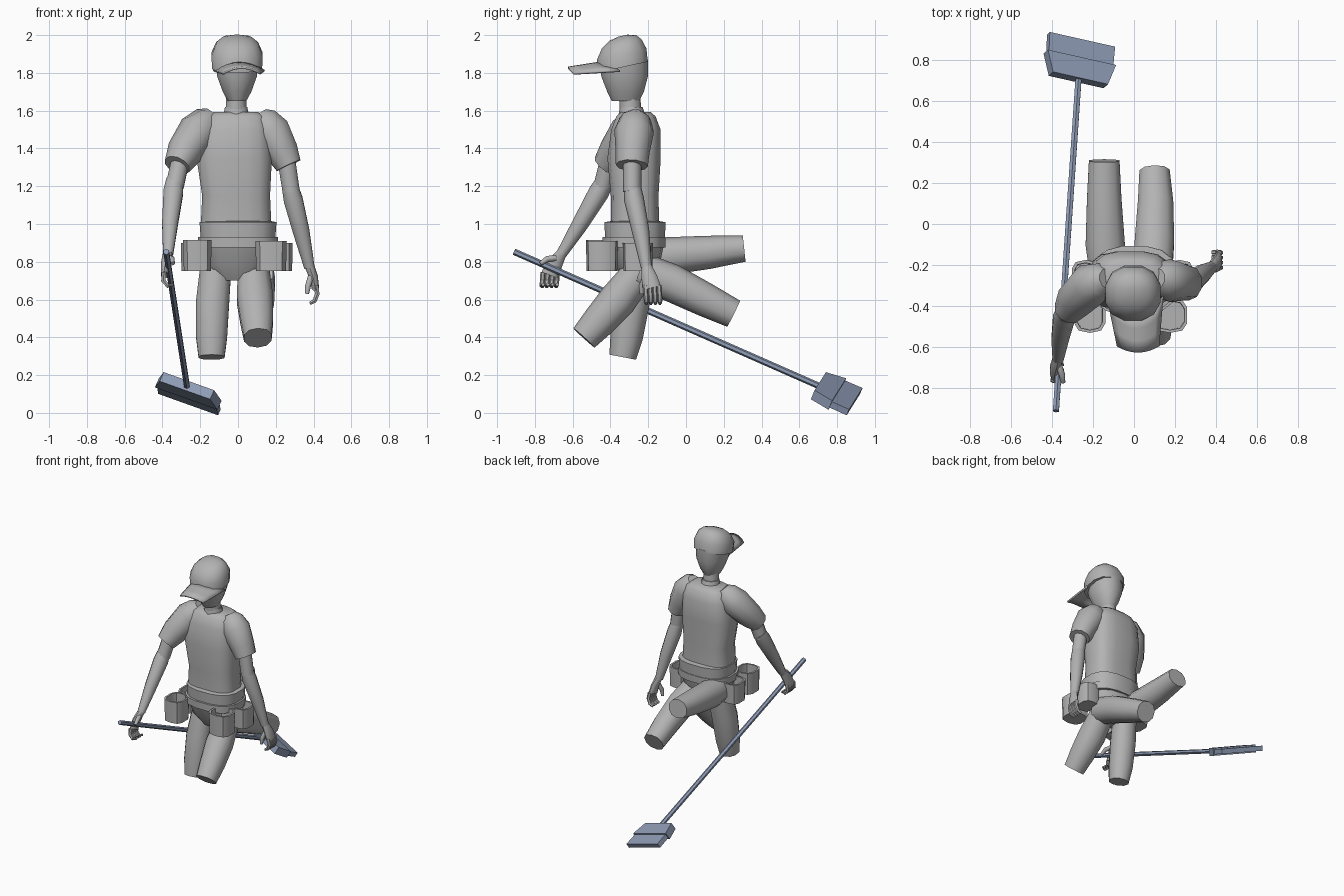
import bpy, bmesh, math
from mathutils import Vector


def material(name, rgb):
    m = bpy.data.materials.new(name)
    m.diffuse_color = (*rgb, 1)
    return m


GREY = material("plain_grey", (0.45, 0.45, 0.45))
BLUE = material("slate_blue", (0.27, 0.33, 0.46))


def finish(name, bm, mat, angle=40):
    bmesh.ops.recalc_face_normals(bm, faces=bm.faces)
    mesh = bpy.data.meshes.new(name)
    bm.to_mesh(mesh)
    bm.free()
    mesh.materials.append(mat)
    ob = bpy.data.objects.new(name, mesh)
    bpy.context.collection.objects.link(ob)
    bpy.ops.object.select_all(action='DESELECT')
    ob.select_set(True)
    bpy.context.view_layer.objects.active = ob
    if angle:
        bpy.ops.object.shade_smooth_by_angle(angle=math.radians(angle))
    return ob


def loft(name, rings, n=10, power=2.0, axis=None, mat=GREY, angle=40):
    """Skin rings (x, y, z, rx[, ry]); rings follow the path unless axis is fixed."""
    bm = bmesh.new()
    pts = [Vector(r[:3]) for r in rings]
    loops = []
    for i, r in enumerate(rings):
        t = Vector(axis) if axis else pts[min(i + 1, len(pts) - 1)] - pts[max(i - 1, 0)]
        t.normalize()
        u = Vector((1, 0, 0))
        u = (u - t * u.dot(t)).normalized()
        v = t.cross(u)
        rx, ry = r[3], r[-1]
        loop = []
        for k in range(n):
            a = 2 * math.pi * (k + 0.5) / n
            c, s = math.cos(a), math.sin(a)
            px = math.copysign(abs(c) ** (2 / power), c) * rx
            py = math.copysign(abs(s) ** (2 / power), s) * ry
            loop.append(bm.verts.new(pts[i] + u * px + v * py))
        loops.append(loop)
    for a, b in zip(loops, loops[1:]):
        for k in range(n):
            j = (k + 1) % n
            bm.faces.new((a[k], a[j], b[j], b[k]))
    bm.faces.new(loops[0])
    bm.faces.new(loops[-1])
    return finish(name, bm, mat, angle)


UP = (0, 0, 1)

# Head, neck and collar
loft("head", [(-.005, -.32, 1.65, .05, .075), (-.005, -.32, 1.70, .078, .1),
              (-.005, -.325, 1.78, .108, .127), (-.005, -.33, 1.87, .118, .132)], 12, 2.2, UP)
loft("neck", [(-.01, -.29, 1.54, .06), (-.01, -.30, 1.70, .055)], 10, 2, UP)
loft("collar", [(-.01, -.285, 1.56, .075, .075), (-.01, -.29, 1.62, .062, .06)], 10, 2, UP)

# Cap crown, tipped slightly forward
loft("cap_crown", [(-.005, -.335, 1.83, .137, .14), (-.005, -.34, 1.90, .139, .138),
                   (-.005, -.34, 1.955, .115, .11), (-.005, -.335, 1.985, .08, .075),
                   (-.005, -.335, 1.997, .03, .025)], 12, 2.3, (0, -.22, 1))

# Cap brim: an arched plate that narrows towards the front
bm = bmesh.new()
rows = []
for j in range(4):
    t = j / 3
    row = []
    for k in range(9):
        s = k / 4 - 1
        x = .005 + .015 * t + s * (.135 - .035 * t)
        y = (1 - t) * (-.45 + .10 * s * s) + t * (-.625 + .03 * s * s)
        z = 1.855 - .028 * t - .045 * s * s * (1 - .3 * t)
        row.append(bm.verts.new((x, y, z)))
    rows.append(row)
for a, b in zip(rows, rows[1:]):
    for k in range(8):
        bm.faces.new((a[k], a[k + 1], b[k + 1], b[k]))
brim = finish("cap_brim", bm, GREY)
mod = brim.modifiers.new("thickness", 'SOLIDIFY')
mod.thickness = .012
mod.offset = 0

# Torso, belt and hips
loft("torso", [(-.01, -.27, .98, .19, .13), (-.01, -.272, 1.15, .182, .128),
               (-.02, -.275, 1.35, .202, .143), (-.015, -.265, 1.5, .185, .132),
               (-.01, -.265, 1.57, .16, .105), (-.01, -.265, 1.592, .12, .08)], 16, 3, UP)
loft("waistband", [(0, -.27, .92, .2, .16), (0, -.27, 1.01, .207, .165),
                   (0, -.27, 1.015, .18, .13)], 16, 2.6, UP)
loft("belt", [(0, -.275, .875, .212, .168), (0, -.275, .93, .215, .17)], 16, 2.6, UP)
loft("hips", [(-.01, -.25, .70, .1, .08), (-.01, -.26, .78, .17, .12),
              (-.005, -.27, .90, .2, .155)], 14, 2.4, UP)

# Open pouches on the front and sides of the belt
for name, x, y, rx, ry, top in (("front_pouch_right", -.215, -.445, .078, .085, .915),
                                ("front_pouch_left", .175, -.445, .086, .085, .91),
                                ("side_pouch_right", -.235, -.255, .07, .08, .9),
                                ("side_pouch_left", .222, -.255, .07, .08, .9)):
    loft(name, [(x, y, .75, rx * .95, ry * .95), (x, y, top, rx, ry),
                (x, y, top, rx - .014, ry - .014), (x, y, .80, rx - .016, ry - .016)],
         10, 3, UP)

# Four leg sections: two reaching down in front, two trailing behind
legs = {
    "front_leg_right": [(-.115, -.24, .80, .085), (-.135, -.285, .58, .092),
                        (-.14, -.315, .40, .086), (-.14, -.335, .295, .072)],
    "front_leg_left": [(.08, -.22, .78, .085), (.09, -.36, .60, .1),
                       (.1, -.46, .485, .09), (.105, -.54, .397, .076)],
    "back_leg_right": [(-.13, -.24, .825, .09), (-.14, -.1, .83, .1),
                       (-.145, .12, .85, .088), (-.145, .308, .87, .078, .07)],
    "back_leg_left": [(.09, -.24, .75, .1), (.1, -.08, .69, .1),
                      (.105, .1, .60, .09), (.1, .252, .525, .077)],
}
for name, path in legs.items():
    loft(name, path, 10, 2.2)

# Sleeves and arms
arms = {
    "sleeve_right": [(-.13, -.265, 1.58, .05), (-.155, -.27, 1.55, .085),
                     (-.21, -.295, 1.49, .108), (-.285, -.37, 1.38, .095),
                     (-.322, -.425, 1.31, .072)],
    "sleeve_left": [(.11, -.265, 1.58, .05), (.13, -.268, 1.55, .085),
                    (.175, -.275, 1.49, .105), (.235, -.283, 1.38, .09),
                    (.268, -.287, 1.31, .072, .085)],
    "upper_arm_right": [(-.30, -.40, 1.36, .05), (-.335, -.44, 1.2, .05)],
    "upper_arm_left": [(.25, -.285, 1.38, .05), (.282, -.285, 1.17, .048)],
    "forearm_right": [(-.335, -.425, 1.235, .046), (-.342, -.46, 1.17, .055),
                      (-.36, -.56, 1.0, .044), (-.37, -.66, .84, .028)],
    "forearm_left": [(.272, -.285, 1.21, .044), (.292, -.275, 1.13, .053),
                     (.335, -.24, .96, .046), (.378, -.21, .77, .029)],
    "palm_right": [(-.37, -.655, .85, .026), (-.385, -.695, .79, .024, .042),
                   (-.39, -.72, .73, .02, .048)],
    "palm_left": [(.378, -.21, .78, .026), (.4, -.195, .72, .024, .042),
                  (.41, -.18, .66, .02, .048)],
    "thumb_right": [(-.365, -.69, .82, .016), (-.35, -.735, .815, .016),
                    (-.345, -.77, .79, .011)],
    "thumb_left": [(.385, -.215, .72, .016), (.37, -.235, .67, .016),
                   (.365, -.235, .63, .011)],
}
for name, path in arms.items():
    loft(name, path, 10)

# Curled fingers, side by side along the palm
for i in range(4):
    y = -.757 + .025 * i
    loft(f"finger_right_{i + 1}", [(-.392, y, .745, .014), (-.395, y - .003, .70, .014),
                                   (-.37, y - .005, .672, .013), (-.345, y, .68, .01)], 6)
    y = -.215 + .024 * i
    loft(f"finger_left_{i + 1}", [(.412, y, .675, .014), (.42, y + .003, .63, .014),
                                  (.405, y + .005, .592, .013), (.38, y + .005, .58, .01)], 6)

# Broom handle
top, end = Vector((-.38, -.91, .853)), Vector((-.27, .71, .14))
loft("broom_handle", [(*top, .017), (*end, .017)], 6, mat=BLUE, angle=0)

# Broom head: a flared block followed by a thinner slab of bristles
d = (end - top).normalized()
w = Vector((.922, -.17, -.345))
w = (w - d * w.dot(d)).normalized()
up = w.cross(d)


def slab(name, s0, s1, width0, width1, thick):
    bm = bmesh.new()
    bmesh.ops.create_cube(bm, size=1)
    for v in bm.verts:
        far = v.co.y > 0
        v.co = (end + d * (s1 if far else s0)
                + w * v.co.x * (width1 if far else width0) + up * v.co.z * thick)
    finish(name, bm, BLUE, 0)


slab("broom_block", -.01, .10, .29, .36, .056)
slab("broom_bristles", .10, .20, .34, .345, .036)
